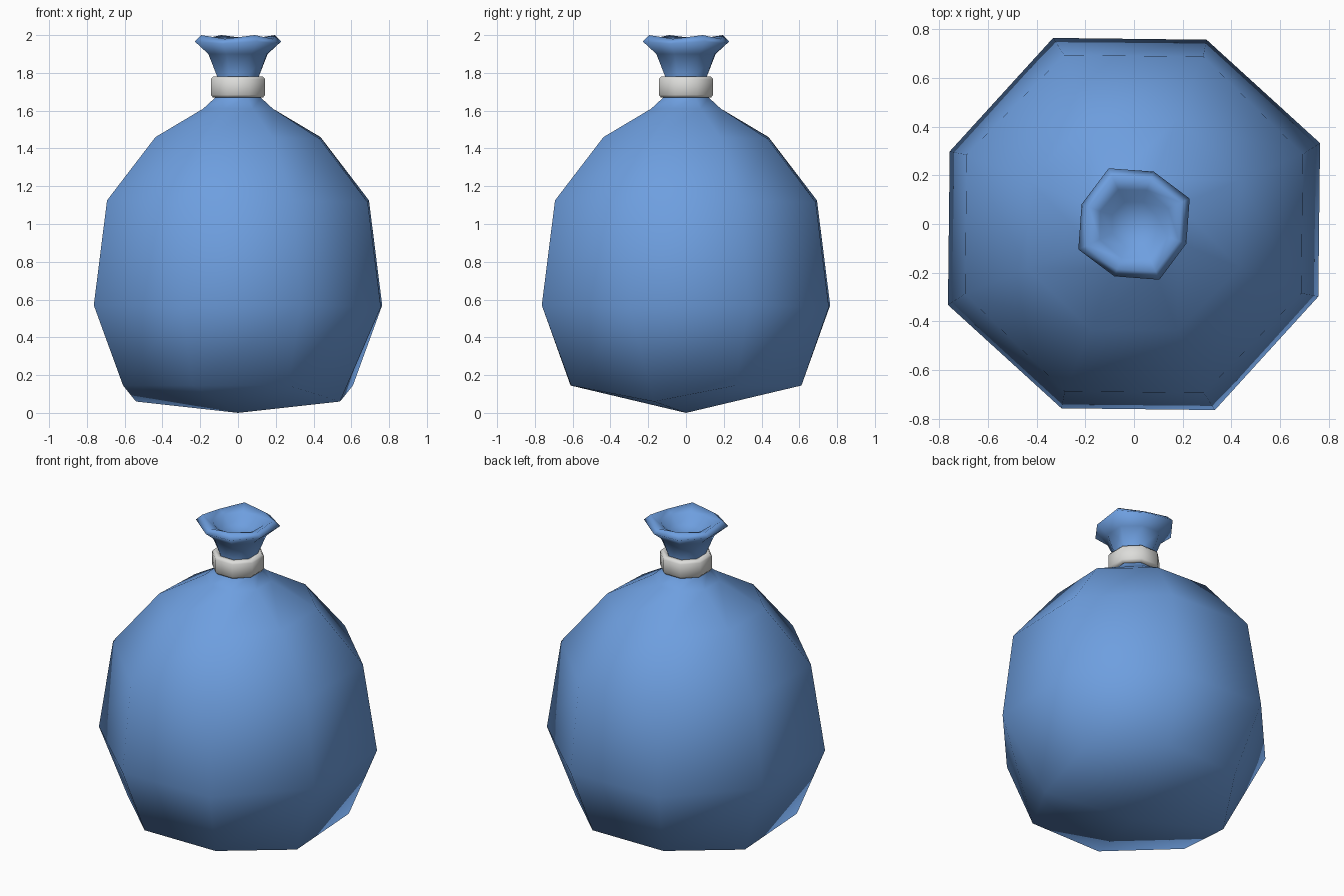
import bpy, bmesh
from math import cos, sin, radians

SIDES = 8

cube = bpy.data.objects.get("Cube")
if cube:
    bpy.data.objects.remove(cube)


def make_material(name, rgb):
    mat = bpy.data.materials.new(name)
    mat.use_nodes = True
    mat.diffuse_color = (*rgb, 1)
    bsdf = mat.node_tree.nodes["Principled BSDF"]
    bsdf.inputs["Base Color"].default_value = (*rgb, 1)
    bsdf.inputs["Roughness"].default_value = 0.8
    return mat


def add_ring(bm, half_width, z, turn=1.0, wobble=0.0, lift=0.0):
    """Octagonal ring; alternate corners vary in radius and height."""
    radius = half_width / cos(radians(22.5))
    ring = []
    for i in range(SIDES):
        a = radians(22.5 + turn + 45 * i)
        sign = 1 if i % 2 == 0 else -1
        r = radius * (1 + sign * wobble)
        ring.append(bm.verts.new((r * cos(a), r * sin(a), z + sign * lift)))
    return ring


def bridge(bm, low, high):
    for i in range(SIDES):
        j = (i + 1) % SIDES
        bm.faces.new((low[i], low[j], high[j], high[i]))


def fan(bm, ring, z):
    tip = bm.verts.new((0, 0, z))
    for i in range(SIDES):
        bm.faces.new((tip, ring[i], ring[(i + 1) % SIDES]))


def finish(bm, name, mat):
    bmesh.ops.recalc_face_normals(bm, faces=bm.faces)
    for face in bm.faces:
        face.smooth = True
    mesh = bpy.data.meshes.new(name)
    bm.to_mesh(mesh)
    bm.free()
    mesh.materials.append(mat)
    obj = bpy.data.objects.new(name, mesh)
    bpy.context.collection.objects.link(obj)
    return obj


blue = make_material("blue cloth", (0.155, 0.345, 0.74))
white = make_material("white tie", (0.72, 0.72, 0.70))

# Sack body, up through the neck, out over the frill and into its mouth
bm = bmesh.new()
profile = [  # half width, height, turn, wobble, lift
    (0.61, 0.145, 1, 0.005, 0),
    (0.76, 0.565, 1, 0.012, 0.005),
    (0.69, 1.12, 0, 0.005, 0.005),
    (0.435, 1.455, 0, 0.005, 0.005),
    (0.185, 1.61, 0, 0, 0),
    (0.12, 1.67, 0, 0, 0),
    (0.11, 1.78, 0, 0, 0),
    (0.155, 1.90, 1, 0.02, 0),
    (0.222, 1.96, 2, 0.045, 0.006),
    (0.19, 1.99, 2, 0.04, 0.01),
    (0.14, 1.965, 2, 0.02, 0),
    (0.09, 1.91, 0, 0, 0),
]
rings = [add_ring(bm, *p) for p in profile]
for low, high in zip(rings, rings[1:]):
    bridge(bm, low, high)

# Two sagging corners underneath, on opposite sides
for index, side in ((7, 1), (3, -1)):
    rings[0][index].co = (side * 0.54, -side * 0.17, 0.06)
fan(bm, rings[0], 0)
fan(bm, rings[-1], 1.89)
finish(bm, "sack", blue)

# Tie band around the neck, with softened rims
bm = bmesh.new()
band = [(0.105, 1.67), (0.133, 1.67), (0.144, 1.684),
        (0.144, 1.766), (0.133, 1.78), (0.105, 1.78)]
loops = [add_ring(bm, w, z, 0) for w, z in band]
for low, high in zip(loops, loops[1:] + loops[:1]):
    bridge(bm, low, high)
finish(bm, "neck_tie", white)
